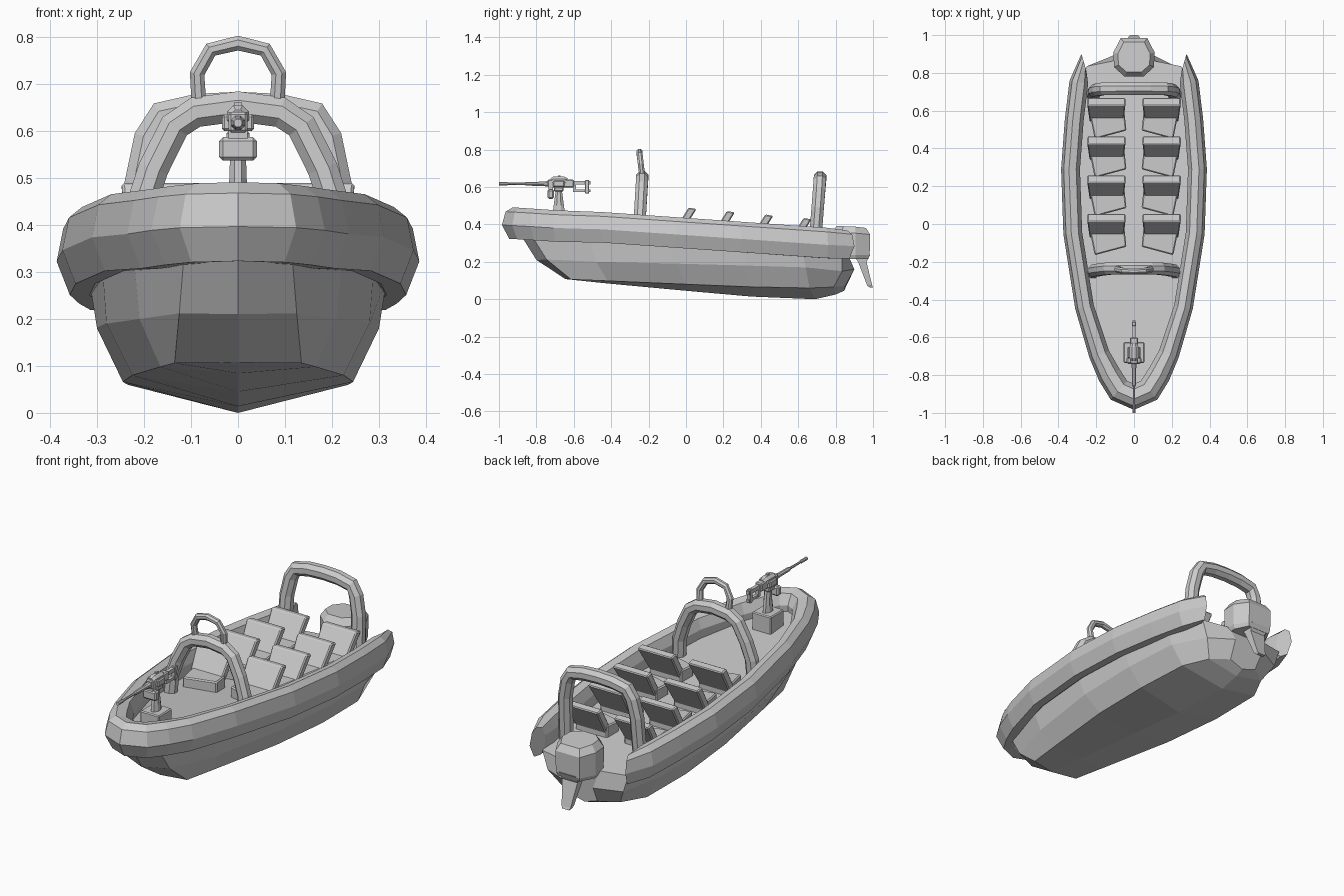
import bpy, bmesh, math
from mathutils import Vector as V

if "Cube" in bpy.data.objects:
    bpy.data.objects.remove(bpy.data.objects["Cube"])


def loft(name, rings, bevel=0):
    """Skin a list of equal closed rings and cap both ends."""
    bm = bmesh.new()
    vs = [[bm.verts.new(p) for p in r] for r in rings]
    n = len(rings[0])
    for a, b in zip(vs, vs[1:]):
        for i in range(n):
            j = (i + 1) % n
            bm.faces.new((a[i], a[j], b[j], b[i]))
    bm.faces.new(vs[0])
    bm.faces.new(vs[-1])
    bmesh.ops.remove_doubles(bm, verts=bm.verts, dist=0.0005)
    bmesh.ops.recalc_face_normals(bm, faces=bm.faces)
    me = bpy.data.meshes.new(name)
    bm.to_mesh(me)
    bm.free()
    ob = bpy.data.objects.new(name, me)
    bpy.context.collection.objects.link(ob)
    if bevel:
        m = ob.modifiers.new("bevel", 'BEVEL')
        m.width, m.segments = bevel, 1
    return ob


def sweep(name, path, section, up, end_n=None):
    """Sweep a (outward, up) section along a planar path; sizes may vary per point."""
    rings, last = [], len(path) - 1
    for i, (p, sa, sb) in enumerate(path):
        p0, p1 = path[max(i - 1, 0)][0], path[min(i + 1, last)][0]
        n = (V(p1) - V(p0)).cross(up).normalized()
        if end_n and i in (0, last):
            n = V((math.copysign(end_n[0], p[0]), end_n[1], 0))
        rings.append([V(p) + n * a * sa + up * b * sb for a, b in section])
    return loft(name, rings)


def box(name, x0, x1, y0, y1, z0, z1, bevel=0):
    ring = lambda z: [(x0, y0, z), (x1, y0, z), (x1, y1, z), (x0, y1, z)]
    return loft(name, [ring(z0), ring(z1)], bevel)


def ngon(r, n=8):
    return [(r * math.cos((k + .5) * math.tau / n), r * math.sin((k + .5) * math.tau / n))
            for k in range(n)]


def both(half):
    """Mirror a half path that starts on the centre line."""
    return [((-p[0], p[1], p[2]), a, b) for p, a, b in half[:0:-1]] + half


deck = lambda y: 0.318 - 0.09 * y

# Hull: stations of (top, bilge, chine, keel), its lid is the deck
stations = [
    ((0, -.92), (0, -.80, .21), (0, -.645, .108), (-.645, .108)),
    ((.11, -.86), (.125, -.745, .212), (.135, -.615, .106), (-.64, .107)),
    ((.225, -.53), (.21, -.48, .20), (.165, -.42, .098), (-.42, .084)),
    ((.29, -.10), (.28, -.05, .19), (.225, 0, .08), (0, .045)),
    ((.318, .30), (.30, .32, .18), (.245, .35, .066), (.35, .014)),
    ((.30, .62), (.29, .64, .17), (.235, .66, .06), (.69, 0)),
    ((.25, .835), (.22, .835, .15), (.17, .79, .065), (.80, .025)),
    ((.10, .865), (.09, .90, .16), (.08, .85, .07), (.845, .045)),
]
rings = []
for (tx, ty), b, c, k in stations:
    half = [(tx, ty, deck(ty)), b, c]
    rings.append([(-x, y, z) for x, y, z in half] + [(0, *k)] + half[::-1])
loft("hull", rings)

# Inflatable collar
centre = [(0, -.915, 1.38), (.08, -.88, 1.32), (.13, -.80, 1.25), (.184, -.69, 1.1),
          (.262, -.44, 1), (.324, -.05, 1), (.336, .29, 1), (.316, .555, 1),
          (.292, .75, 1), (.265, .855, .95)]
path = [((x, y, .355 - .07 * y - (.012 if y < -.6 else .002)), s,
         .93 if y > .8 else 1.05 if y < -.6 else 1.02) for x, y, s in centre]
sec = [(.05, -.01), (.036, .058), (.008, .08), (-.03, .07), (-.05, .02), (-.045, -.06),
       (-.02, -.08), (.022, -.08)]
sweep("collar", both(path), sec, V((0, 0, 1)), (.28, .96))


# Arches
def arch(name, pts, y, lean, r):
    half = [((x, y + lean * (z - .5), z), 1, 1) for x, z in pts]
    return sweep(name, both(half), ngon(r), V((0, 1, 0)))


arch("front_arch", [(0, .652), (.09, .64), (.135, .61), (.18, .52), (.21, .43), (.218, .31)],
     -.243, .06, .035)
arch("rear_arch", [(0, .65), (.085, .646), (.162, .63), (.188, .585), (.208, .49), (.216, .24)],
     .705, .08, .036)
arch("lamp_hoop", [(0, .787), (.058, .773), (.087, .722), (.083, .655)], -.215, -.12, .017)

# Seats: cushion and reclined backrest, four rows on both sides
for row in range(4):
    for s in (1, -1):
        y = .205 * row
        d = deck(y)
        foot = [(.05, -.03), (.235, -.03), (.208, -.165), (.04, -.12)]
        loft("seat_cushion", [[(s * x, y + v, z) for x, v in foot]
                              for z in (d - .005, d + .065)], .006)
        back = []
        for z, v, x0, x1 in ((d + .03, -.075, .055, .235), (d + .172, .014, .045, .248)):
            back.append([(s * x0, y + v, z), (s * x1, y + v, z),
                         (s * x1, y + v + .042, z - .008), (s * x0, y + v + .042, z - .008)])
        loft("seat_back", back, .006)

# Outboard motor: faceted cowl and tapered leg
outline = [(-.05, .785), (.05, .785), (.105, .83), (.11, .90), (.07, .97), (-.07, .97),
           (-.11, .90), (-.105, .83)]
cowl = []
for z, s, tilt in ((.215, .9, 0), (.235, .98, 0), (.355, 1, -.1), (.39, .78, -.1)):
    cowl.append([(x * s, .885 + (y - .88) * s * 1.1, z + tilt * max(y - .88, 0))
                 for x, y in outline])
loft("motor_cowl", cowl)
leg = []
for z, y0, y1, w in ((.24, .89, .985, .05), (.20, .92, .965, .045), (.075, .968, .995, .026),
                     (.062, .982, 1.0, .02)):
    leg.append([(-w, y0, z), (w, y0, z), (w, y1, z), (-w, y1, z)])
loft("motor_leg", leg)

# Gun pedestal and column
box("gun_pedestal", -.055, .055, -.735, -.625, .36, .465, .005)
loft("gun_column", [[(x * w, -.68 + y * d, z) for x, y in ngon(1)]
                    for z, w, d in ((.46, .022, .035), (.5, .02, .03), (.58, .017, .018))])


# Gun barrel and receiver, turned along y
def turned(name, prof, z, n=8):
    return loft(name, [[(x, y, z + h) for x, h in ngon(r, n)] for y, r in prof])


turned("gun_barrel", [(-1, .009), (-.955, .009), (-.95, .006), (-.86, .007), (-.855, .011),
                      (-.77, .012), (-.74, .016), (-.69, .016)], .617)
box("gun_receiver", -.02, .02, -.74, -.60, .597, .64, .005)
turned("gun_feed_cover", [(-.725, .014), (-.71, .025), (-.65, .025), (-.63, .014)], .632)
box("gun_sight", -.007, .007, -.685, -.67, .64, .662)
box("gun_cradle", -.034, .034, -.71, -.65, .60, .635, .005)
box("gun_yoke", -.025, .025, -.705, -.655, .575, .60, .005)
box("ammo_box", -.04, .04, -.74, -.705, .537, .587, .008)
box("ammo_feed", -.02, .02, -.735, -.71, .58, .605)

# Open-frame stock and grip
box("stock_top", -.009, .009, -.61, -.51, .612, .632)
box("stock_lower", -.008, .008, -.60, -.51, .572, .586)
box("stock_butt", -.011, .011, -.54, -.518, .565, .637, .003)
box("stock_grip", -.009, .009, -.605, -.588, .572, .62)
